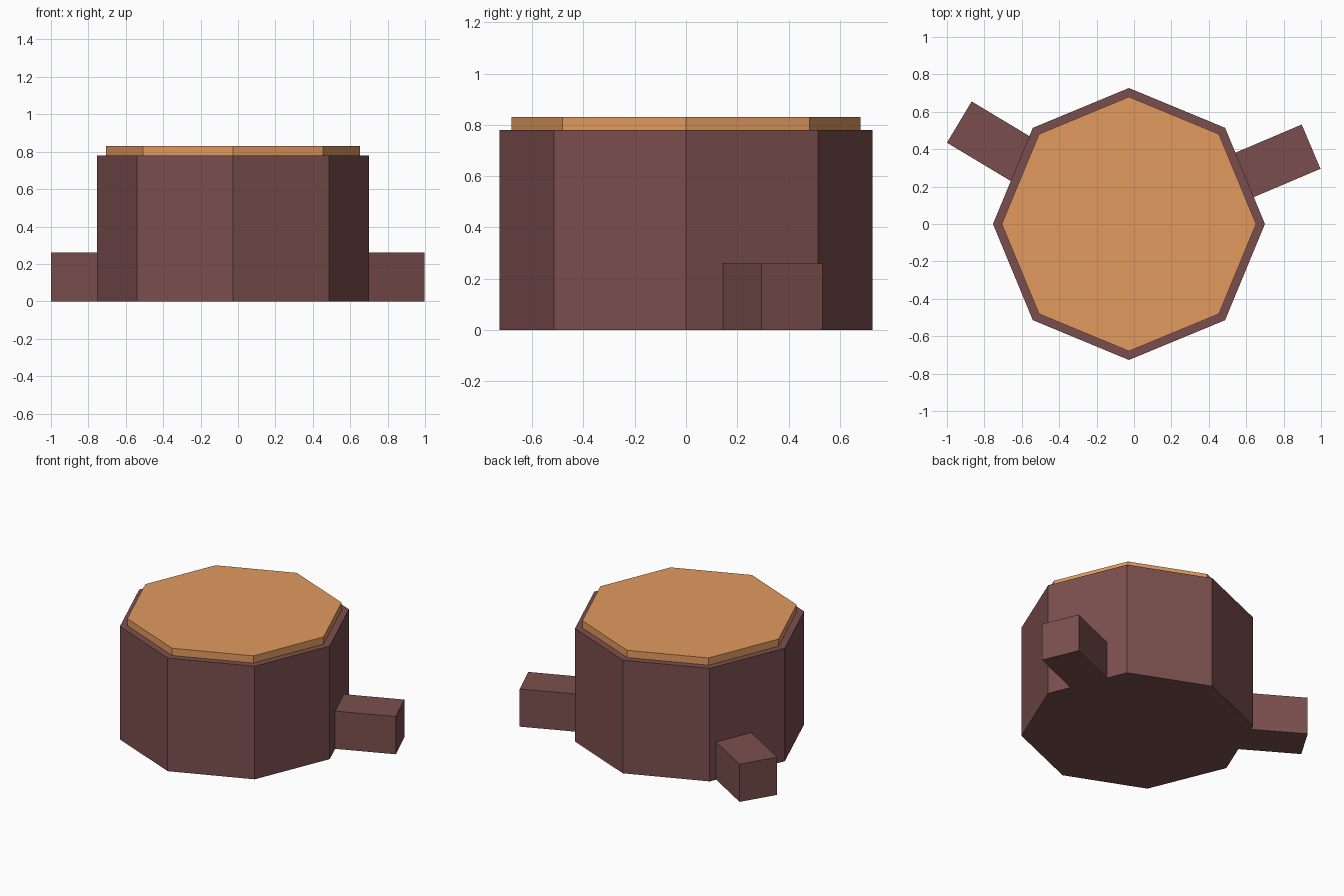
import bpy
import bmesh
import math
from mathutils import Matrix, Vector

cube = bpy.data.objects.get("Cube")
if cube:
    bpy.data.objects.remove(cube, do_unlink=True)

CENTRE = Vector((-0.027, 0, 0))


def material(name, rgb):
    mat = bpy.data.materials.new(name)
    mat.use_nodes = True
    colour = (*rgb, 1)
    mat.diffuse_color = colour
    mat.node_tree.nodes["Principled BSDF"].inputs["Base Color"].default_value = colour
    return mat


def add_part(name, bm, mat):
    bmesh.ops.recalc_face_normals(bm, faces=bm.faces)
    mesh = bpy.data.meshes.new(name)
    bm.to_mesh(mesh)
    bm.free()
    mesh.materials.append(mat)
    obj = bpy.data.objects.new(name, mesh)
    obj.location = CENTRE
    bpy.context.collection.objects.link(obj)


def octagon(name, radius, bottom, top, mat):
    bm = bmesh.new()
    ring = [bm.verts.new((radius * math.cos(i * math.pi / 4),
                          radius * math.sin(i * math.pi / 4), bottom))
            for i in range(8)]
    base = bm.faces.new(ring)
    sides = bmesh.ops.extrude_face_region(bm, geom=[base], use_keep_orig=True)
    lifted = [v for v in sides["geom"] if isinstance(v, bmesh.types.BMVert)]
    bmesh.ops.translate(bm, verts=lifted, vec=(0, 0, top - bottom))
    add_part(name, bm, mat)


def root(name, angle, mat, start=0.55, end=1.058, width=0.257, height=0.26):
    bm = bmesh.new()
    shape = (Matrix.Rotation(math.radians(angle), 4, 'Z')
             @ Matrix.Translation(((start + end) / 2, 0, height / 2))
             @ Matrix.Diagonal((end - start, width, height, 1)))
    bmesh.ops.create_cube(bm, size=1, matrix=shape)
    add_part(name, bm, mat)


bark = material("dark bark", (0.195, 0.078, 0.074))
wood = material("cut wood", (0.76, 0.323, 0.114))

# Stump body and its cut top
octagon("stump_body", 0.727, 0, 0.78, bark)
octagon("cut_top", 0.68, 0.78, 0.83, wood)

# Square roots pointing away from the trunk
root("left_root", 23, bark)
root("right_root", 149, bark)
